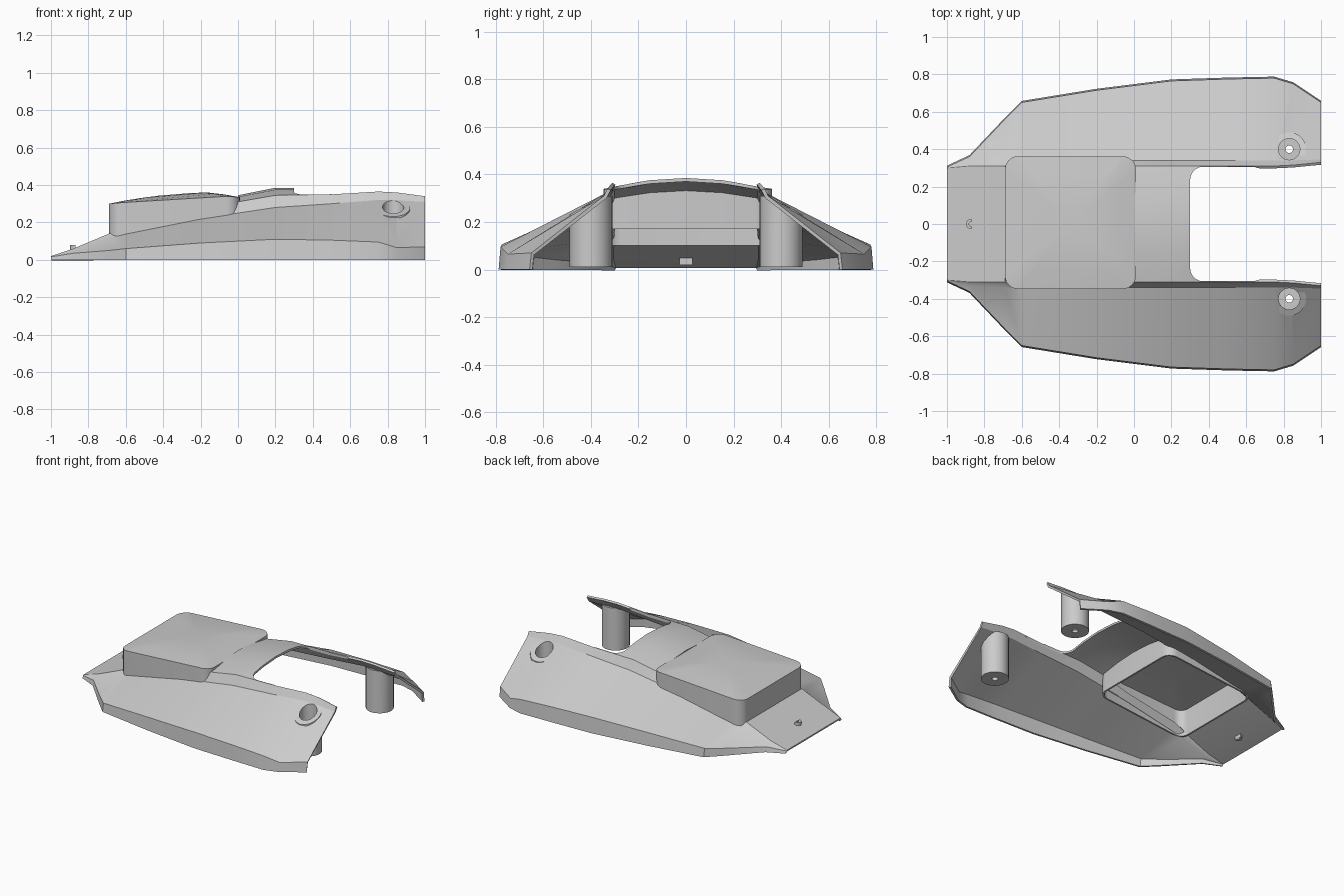
import bpy
import bmesh
import math
from mathutils import Vector

cube = bpy.data.objects.get("Cube")
if cube:
    bpy.data.objects.remove(cube, do_unlink=True)

grey = bpy.data.materials.new("plain grey")
grey.use_nodes = True
grey.diffuse_color = (0.6, 0.6, 0.6, 1)
grey.node_tree.nodes["Principled BSDF"].inputs["Base Color"].default_value = grey.diffuse_color


def make_object(name, bm):
    mesh = bpy.data.meshes.new(name)
    bm.to_mesh(mesh)
    bm.free()
    mesh.materials.append(grey)
    obj = bpy.data.objects.new(name, mesh)
    bpy.context.collection.objects.link(obj)
    return obj


def modify(obj, kind, **settings):
    """Add one modifier and apply it straight away."""
    bpy.context.view_layer.objects.active = obj
    mod = obj.modifiers.new(kind.lower(), kind)
    for key, value in settings.items():
        setattr(mod, key, value)
    bpy.ops.object.modifier_apply(modifier=mod.name)


def mirror(obj):
    modify(obj, 'MIRROR', use_axis=(False, True, False), merge_threshold=0.0005)


def finish(obj, angle=30):
    bpy.ops.object.select_all(action='DESELECT')
    obj.select_set(True)
    bpy.context.view_layer.objects.active = obj
    bpy.ops.object.shade_smooth_by_angle(angle=math.radians(angle))


def bridge(bm, lower, upper):
    """Join two closed rings of equal length with quads."""
    n = len(lower)
    for i in range(n):
        j = (i + 1) % n
        bm.faces.new((lower[i], lower[j], upper[j], upper[i]))


def rounded_rect(x0, x1, y0, y1, r, steps=6):
    corners = [(x1 - r, y1 - r), (x0 + r, y1 - r), (x0 + r, y0 + r), (x1 - r, y0 + r)]
    points = []
    for quarter, (cx, cy) in enumerate(corners):
        for k in range(steps + 1):
            a = (quarter + k / steps) * math.pi / 2
            points.append((cx + r * math.cos(a), cy + r * math.sin(a)))
    return points


def circle(cx, cy, r, steps=32):
    angles = [2 * math.pi * k / steps for k in range(steps)]
    return [(cx + r * math.cos(a), cy + r * math.sin(a)) for a in angles]


def cut(obj, outline):
    """Remove a vertical prism with the given outline."""
    bm = bmesh.new()
    low = [bm.verts.new((x, y, -1)) for x, y in outline]
    high = [bm.verts.new((x, y, 1)) for x, y in outline]
    bridge(bm, low, high)
    bm.faces.new(low[::-1])
    bm.faces.new(high)
    cutter = make_object("cutter", bm)
    cutter.hide_render = True
    modify(obj, 'BOOLEAN', operation='DIFFERENCE', solver='EXACT', object=cutter)
    bpy.data.objects.remove(cutter, do_unlink=True)


# Half sections: x, crown z, rail (y, z), shoulder (y, z), chine (y, z)
stations = [
    (-1, .02, .3, .02, .302, .018, .304, .016),
    (-.88, .06, .31, .06, .33, .045, .36, .035),
    (-.69, .14, .31, .14, .34, .115, .56, .05),
    (-.6, .18, .31, .18, .34, .14, .65, .06),
    (-.2, .25, .31, .25, .34, .22, .715, .09),
    (0, .345, .31, .31, .34, .25, .74, .1),
    (.2, .385, .31, .345, .34, .28, .765, .11),
    (.5, .385, .31, .35, .34, .3, .775, .105),
    (.75, .36, .31, .365, .34, .32, .78, .095),
    (.85, .36, .315, .36, .34, .318, .75, .065),
    (1, .34, .33, .34, .345, .31, .65, .07),
]


def build_shell():
    bm = bmesh.new()
    rows = []
    for x, crown, ry, rz, sy, sz, cy, cz in stations:
        middle = rz + (crown - rz) * 0.75
        section = [(0, crown), (ry / 2, middle), (ry, rz), (sy, sz), (cy, cz), (cy + 0.008, 0)]
        rows.append((x, [bm.verts.new((x, y, z)) for y, z in section]))
    for (xa, a), (xb, b) in zip(rows, rows[1:]):
        # The deck is open under the hood and between the two rear arms
        deck = xb < -0.68 or (xa >= 0 and xb <= 0.5)
        for j in range(0 if deck else 2, 5):
            bm.faces.new((a[j], b[j], b[j + 1], a[j + 1]))
    loose = [v for v in bm.verts if not v.link_faces]
    bmesh.ops.delete(bm, geom=loose, context='VERTS')
    shell = make_object("body_shell", bm)
    mirror(shell)
    modify(shell, 'SOLIDIFY', thickness=0.015, offset=-1)
    cut(shell, rounded_rect(.3, .7, -.306, .306, .07))
    for side in (1, -1):
        cut(shell, circle(post_x, side * post_y, post_bore))
    finish(shell, 25)


# Hood: a rounded box with a gently crowned top and an open bottom
def hood_top(x):
    peak = -0.15
    if x < peak:
        return 0.345 - 0.045 * (peak - x) / 0.54
    return 0.345 - 0.01 * (x - peak) / 0.16


def build_hood():
    bm = bmesh.new()
    outline = rounded_rect(-.69, .01, -.347, .362, .07)
    centre = Vector((-0.34, 0.007))
    low = [bm.verts.new((x, y, 0.17 + 0.1 * x)) for x, y in outline]
    ring = low
    for scale in (1, 0.75, 0.5, 0.25):
        nxt = []
        for point in outline:
            p = centre + (Vector(point) - centre) * scale
            nxt.append(bm.verts.new((p.x, p.y, hood_top(p.x) + 0.022 * (1 - scale ** 2))))
        bridge(bm, ring, nxt)
        ring = nxt
    bm.faces.new(ring)
    hood = make_object("hood", bm)
    modify(hood, 'SOLIDIFY', thickness=0.012, offset=-1)
    finish(hood)


# Hollow mounting posts, trimmed to follow the sloping flank
post_x, post_y, post_bore = 0.83, 0.4, 0.057


def flank(y):
    return 0.31 - 0.524 * max(y - 0.34, 0)


def build_posts():
    bm = bmesh.new()
    profile = [(.09, .01), (.09, None), (post_bore, None), (post_bore, .03), (.02, .03), (.02, .01)]
    rings = []
    for radius, z in profile:
        points = circle(post_x, post_y, radius)
        rings.append([bm.verts.new((x, y, flank(y) if z is None else z)) for x, y in points])
    for a, b in zip(rings, rings[1:] + rings[:1]):
        bridge(bm, a, b)
    posts = make_object("mounting_posts", bm)
    mirror(posts)
    finish(posts)


# Small half-round fastener boss on the nose plate
def build_boss():
    bm = bmesh.new()
    arc = [math.pi * (0.5 + k / 12) for k in range(13)]
    rings = []
    for radius, z in ((.028, .02), (.028, .078), (.012, .078), (.012, .02)):
        rings.append([bm.verts.new((-0.87 + radius * math.cos(a), radius * math.sin(a), z)) for a in arc])
    for a, b in zip(rings, rings[1:] + rings[:1]):
        bridge(bm, a, b)
    finish(make_object("nose_boss", bm))


build_shell()
build_hood()
build_posts()
build_boss()
